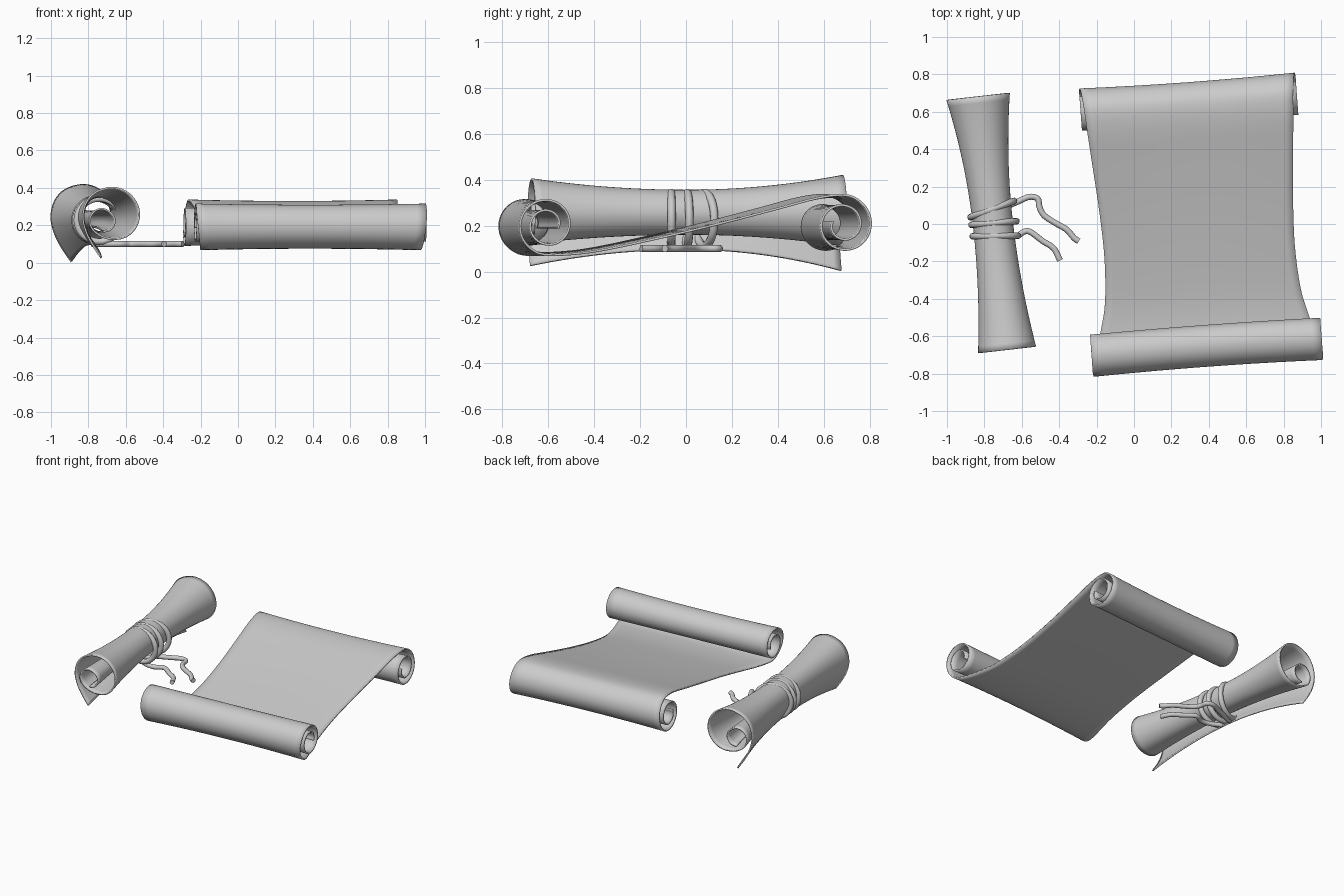
import bpy, math
from mathutils import Vector, Matrix

if "Cube" in bpy.data.objects:
    bpy.data.objects.remove(bpy.data.objects["Cube"])


def smooth_path(pts, steps):
    """Catmull-Rom samples through a few points of any dimension."""
    pts = [Vector(p) for p in pts]
    p = [2 * pts[0] - pts[1]] + pts + [2 * pts[-1] - pts[-2]]
    out = []
    for i in range(1, len(p) - 2):
        a, b, c, d = p[i - 1:i + 3]
        for k in range(steps):
            t = k / steps
            out.append(0.5 * (2 * b + (c - a) * t + (2 * a - 5 * b + 4 * c - d) * t * t
                              + (3 * b - a - 3 * c + d) * t ** 3))
    return out + [pts[-1]]


def sheet(name, rows, place, thickness):
    """Skin rows of points into a thin, smooth sheet of parchment."""
    n = len(rows[0])
    verts = [v for r in rows for v in r]
    faces = [(i * n + j, i * n + j + 1, (i + 1) * n + j + 1, (i + 1) * n + j)
             for i in range(len(rows) - 1) for j in range(n - 1)]
    me = bpy.data.meshes.new(name)
    me.from_pydata(verts, [], faces)
    ob = bpy.data.objects.new(name, me)
    bpy.context.collection.objects.link(ob)
    ob.matrix_world = place
    mod = ob.modifiers.new("thickness", 'SOLIDIFY')
    mod.thickness = thickness
    mod.offset = 0
    bpy.context.view_layer.objects.active = ob
    ob.select_set(True)
    bpy.ops.object.shade_smooth_by_angle(angle=math.radians(40))
    ob.select_set(False)
    return ob


def cord(name, pts, radius, place=None, cyclic=False):
    """Round cord along a path."""
    cu = bpy.data.curves.new(name, 'CURVE')
    cu.dimensions = '3D'
    cu.bevel_depth = radius
    cu.bevel_resolution = 3
    cu.use_fill_caps = True
    sp = cu.splines.new('POLY')
    sp.points.add(len(pts) - 1)
    for q, p in zip(sp.points, pts):
        q.co = (*p, 1)
    sp.use_cyclic_u = cyclic
    sp.use_smooth = True
    ob = bpy.data.objects.new(name, cu)
    bpy.context.collection.objects.link(ob)
    if place:
        ob.matrix_world = place


def spiral(cy, a0, flip_width, turns=1.8, r0=0.13, r1=0.05, n=22):
    """Clockwise curl; third component is the half width of the sheet."""
    out = []
    for i in range(n + 1):
        t = i / n
        a = a0 - t * turns * 2 * math.pi
        r = r0 + (r1 - r0) * t
        w0, w1 = flip_width
        out.append((cy + r * math.cos(a), 0.203 + r * math.sin(a),
                    w0 + (w1 - w0) * min(1, t * 6)))
    return out


# Open scroll: front end curls up, back end curls under
front = spiral(-0.65, -math.pi / 2, (0.59, 0.617))[::-1]
back = spiral(0.645, math.pi / 2, (0.56, 0.58))
middle = [(-0.52, 0.078, 0.555), (-0.38, 0.098, 0.524), (-0.15, 0.147, 0.51),
          (0.1, 0.206, 0.519), (0.35, 0.271, 0.538), (0.53, 0.319, 0.552)]
rows = []
for v, z, w in smooth_path(front + middle + back, 4):
    row = []
    for j in range(25):
        s = -1 + j / 12
        dip = 1 - s * s
        row.append((w * s, v * (1 - 0.012 * dip), 0.203 + (z - 0.203) * (1 - 0.06 * dip)))
    rows.append(row)
sheet("open_scroll", rows,
      Matrix.Translation((0.34, 0, 0)) @ Matrix.Rotation(math.radians(4.2), 4, 'Z'), 0.01)

# Tied scroll: pinched in the middle, with a loose flap on the outer side
place = Matrix.Translation((-0.752, 0.005, 0)) @ Matrix.Rotation(math.radians(6.5), 4, 'Z')
profile = [(-0.36, -1.42), (-0.66, -0.98), (-0.9, -0.5), (-1, 0.0), (-0.88, 0.5), (-0.55, 0.85),
           (0, 1), (0.5, 0.86), (0.84, 0.5), (0.95, 0.05), (0.82, -0.38), (0.5, -0.68),
           (0.08, -0.77), (-0.35, -0.68), (-0.68, -0.42), (-0.76, -0.08), (-0.58, 0.2),
           (-0.28, 0.26), (0.02, 0.08), (0.1, -0.2), (-0.05, -0.45), (-0.3, -0.52)]
prof = smooth_path(profile, 4)
rows = []
for i in range(41):
    t = -1 + i / 20
    r = 0.105 + (0.065 if t > 0 else 0.05) * abs(t) ** 2
    rows.append([(x * r, 0.682 * t, 0.246 + z * r) for x, z in prof])
sheet("tied_scroll", rows, place, 0.01)

# Cord loops around the tied scroll: centre y and slant
for k, (y, slant) in enumerate([(-0.07, -0.012), (0.0, -0.004), (0.075, 0.03)]):
    ring = []
    for i in range(40):
        a = 2 * math.pi * i / 40
        ring.append((0.12 * math.cos(a) + 0.003, y + slant * math.cos(a),
                     0.228 + 0.115 * math.sin(a)))
    cord(f"cord_loop_{k + 1}", ring, 0.018, place, True)

# Loose cord tails lying beside the scroll
tails = [[(-0.78, 0.05), (-0.70, 0.085), (-0.62, 0.12), (-0.56, 0.145), (-0.515, 0.135),
          (-0.505, 0.09), (-0.48, 0.045), (-0.42, 0.005), (-0.36, -0.03), (-0.32, -0.075),
          (-0.295, -0.092)],
         [(-0.78, -0.02), (-0.70, -0.06), (-0.63, -0.065), (-0.585, -0.04), (-0.55, -0.045),
          (-0.49, -0.09), (-0.43, -0.13), (-0.395, -0.195)]]
for k, pts in enumerate(tails):
    cord(f"cord_tail_{k + 1}", smooth_path([(x, y, 0.1) for x, y in pts], 5), 0.016)
